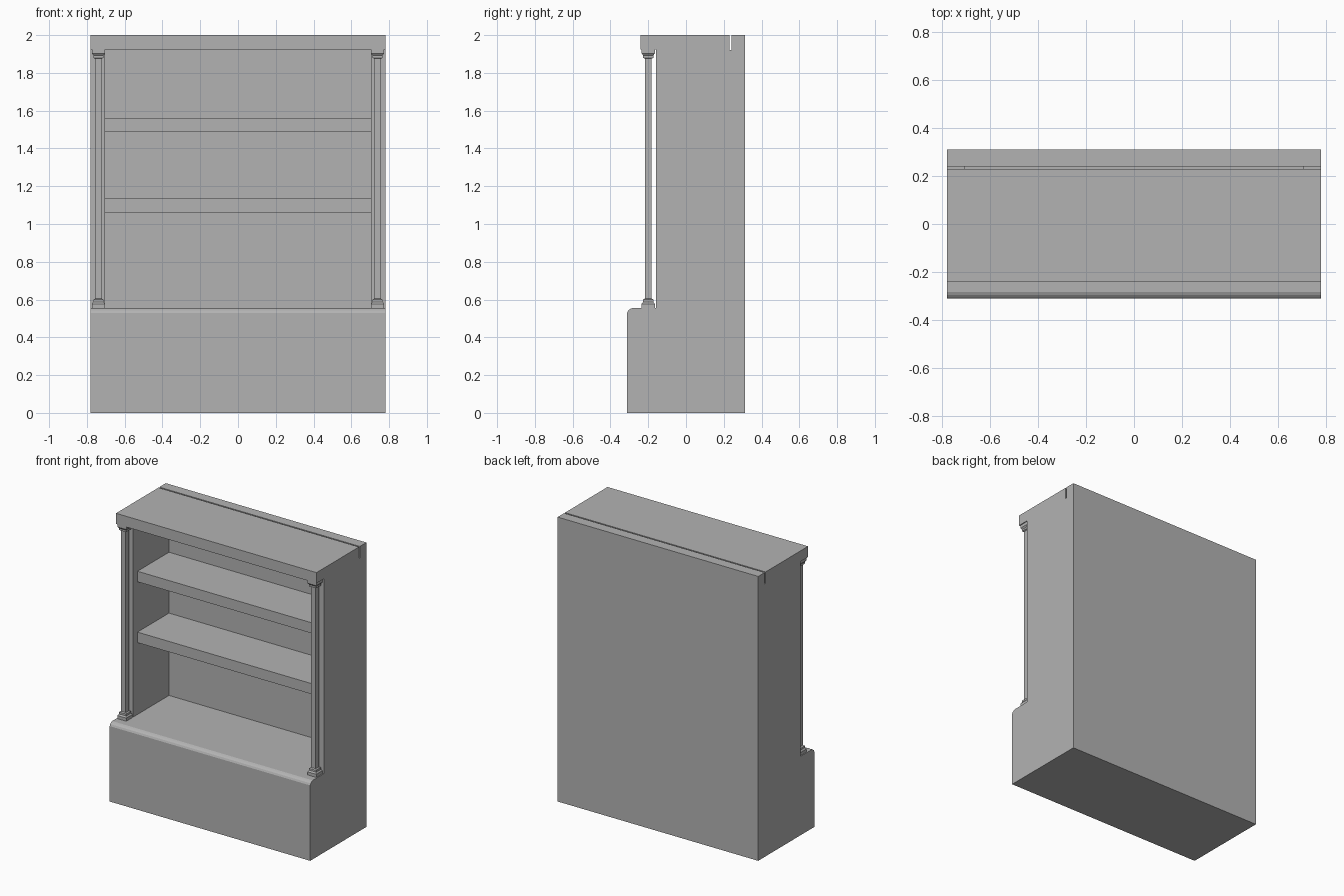
import bpy
import bmesh

old = bpy.data.objects.get("Cube")
if old:
    bpy.data.objects.remove(old, do_unlink=True)

grey = bpy.data.materials.new("plain grey")
grey.use_nodes = True
grey.diffuse_color = (0.45, 0.45, 0.45, 1)
grey.node_tree.nodes["Principled BSDF"].inputs["Base Color"].default_value = (0.45, 0.45, 0.45, 1)

HALF_W, INNER_W = 0.78, 0.705
BACK, INNER_BACK = 0.312, 0.24
LEDGE, SOFFIT = 0.555, 1.925


def add_object(name, bm):
    bmesh.ops.recalc_face_normals(bm, faces=bm.faces)
    mesh = bpy.data.meshes.new(name)
    bm.to_mesh(mesh)
    bm.free()
    mesh.materials.append(grey)
    obj = bpy.data.objects.new(name, mesh)
    bpy.context.collection.objects.link(obj)
    return obj


def extrude_profile(name, profile, half_width):
    """Extrude a (y, z) outline along x, centred on x = 0."""
    bm = bmesh.new()
    face = bm.faces.new([bm.verts.new((-half_width, y, z)) for y, z in profile])
    result = bmesh.ops.extrude_face_region(bm, geom=[face])
    moved = [v for v in result["geom"] if isinstance(v, bmesh.types.BMVert)]
    bmesh.ops.translate(bm, verts=moved, vec=(2 * half_width, 0, 0))
    return add_object(name, bm)


def slab(name, y0, y1, z0, z1):
    return extrude_profile(name, [(y0, z0), (y1, z0), (y1, z1), (y0, z1)], INNER_W)


def square_column(name, x, y, profile):
    """Stack square rings of (half width, z) into a post."""
    bm = bmesh.new()
    rings = [[bm.verts.new((x + sx * r, y + sy * r, z))
              for sx, sy in ((-1, -1), (1, -1), (1, 1), (-1, 1))] for r, z in profile]
    for low, high in zip(rings, rings[1:]):
        for i in range(4):
            j = (i + 1) % 4
            bm.faces.new((low[i], low[j], high[j], high[i]))
    bm.faces.new(rings[0])
    bm.faces.new(rings[-1])
    return add_object(name, bm)


# Cabinet body: side outline with rounded ledge, cornice and top groove
outline = [
    (-0.312, 0), (BACK, 0), (BACK, 2), (INNER_BACK, 2), (INNER_BACK, 1.92),
    (0.23, 1.92), (0.23, 2), (-0.242, 2), (-0.242, SOFFIT), (-0.16, SOFFIT),
    (-0.16, LEDGE), (-0.284, LEDGE), (-0.296, 0.55), (-0.306, 0.542), (-0.312, 0.53),
]
body = extrude_profile("cabinet_body", outline, HALF_W)

# Open niche between the side walls
cutter = slab("niche_cutter", -0.2, INNER_BACK, LEDGE, SOFFIT)
cutter.hide_render = True
cut = body.modifiers.new("niche", "BOOLEAN")
cut.operation = "DIFFERENCE"
cut.solver = "EXACT"
cut.object = cutter
bpy.context.view_layer.objects.active = body
bpy.ops.object.modifier_apply(modifier=cut.name)
bpy.data.objects.remove(cutter, do_unlink=True)

# Shelves
for name, bottom in (("lower_shelf", 1.06), ("upper_shelf", 1.488)):
    slab(name, -0.11, INNER_BACK, bottom, bottom + 0.074)

# Columns with flared foot and stepped capital
half = [(0.035, 0), (0.035, 0.022), (0.027, 0.032), (0.027, 0.045), (0.018, 0.05)]
column = [(r, LEDGE + h) for r, h in half] + [(r, SOFFIT - h) for r, h in reversed(half)]
for name, side in (("left_column", 1), ("right_column", -1)):
    square_column(name, side * 0.739, -0.2, column)
